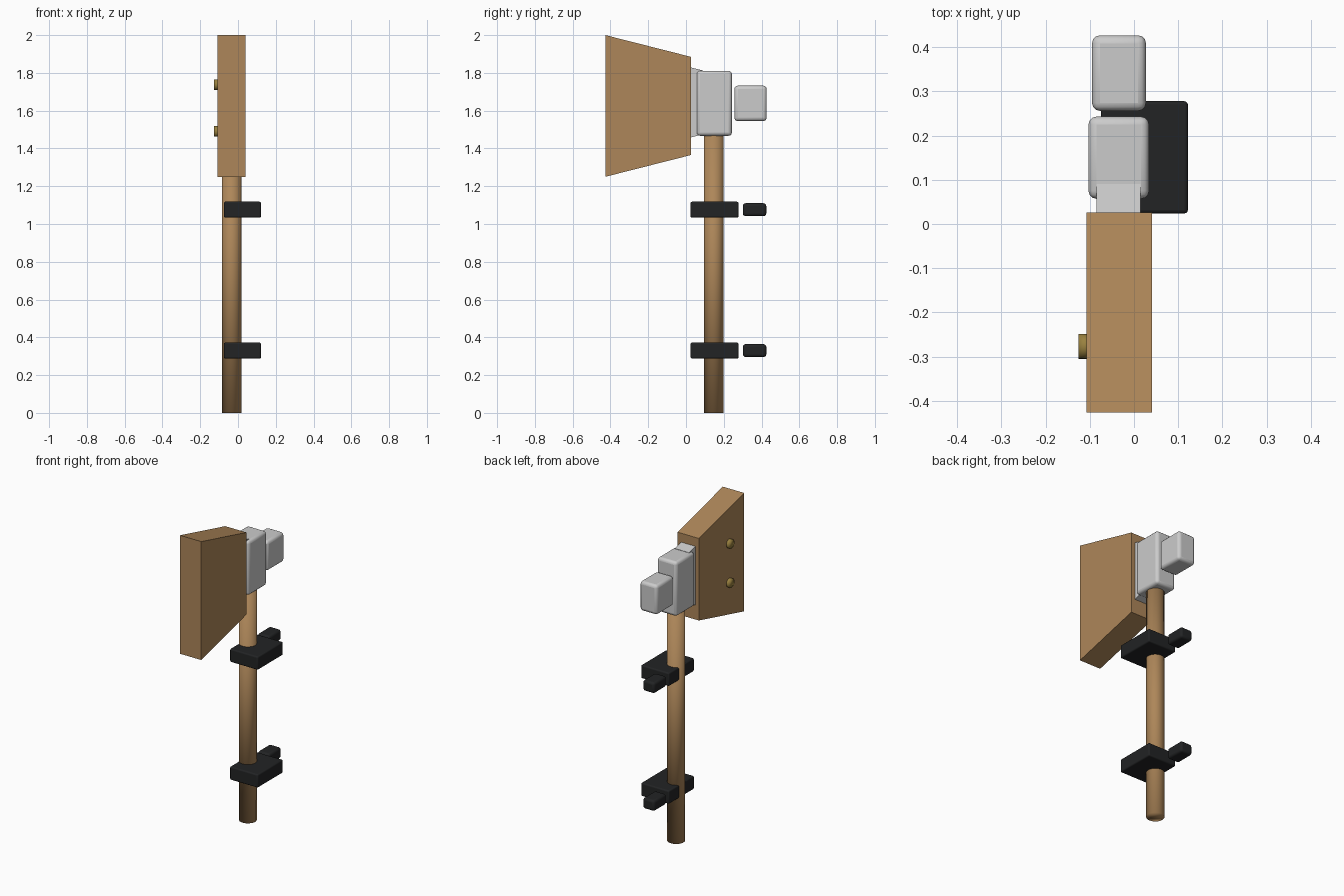
import bpy, bmesh, math

if "Cube" in bpy.data.objects:
    bpy.data.objects.remove(bpy.data.objects["Cube"])


def material(name, rgb):
    m = bpy.data.materials.new(name)
    m.diffuse_color = (*rgb, 1)
    m.use_nodes = True
    m.node_tree.nodes["Principled BSDF"].inputs["Base Color"].default_value = m.diffuse_color
    return m


wood = material("wood", (0.42, 0.24, 0.10))
black = material("black_rubber", (0.016, 0.017, 0.018))
brass = material("brass", (0.32, 0.22, 0.05))


def box(name, x, y, z, bevel, mat=None):
    """Rounded box from (min, max) ranges."""
    lo, size = zip(*[(r[0], r[1] - r[0]) for r in (x, y, z)])
    bpy.ops.mesh.primitive_cube_add(size=1, location=[a + s / 2 for a, s in zip(lo, size)])
    ob = bpy.context.object
    ob.name = name
    ob.scale = size
    bpy.ops.object.transform_apply(location=False, rotation=False)
    b = ob.modifiers.new("bevel", "BEVEL")
    b.width, b.segments = bevel, 3
    bpy.ops.object.shade_smooth_by_angle(angle=math.radians(40))
    if mat:
        ob.data.materials.append(mat)
    return ob


def slab(name, x0, x1, profile, mat=None):
    """Side profile of (y, z) points extruded across x."""
    bm = bmesh.new()
    face = bm.faces.new([bm.verts.new((x0, y, z)) for y, z in profile])
    ext = bmesh.ops.extrude_face_region(bm, geom=[face])
    for v in ext["geom"]:
        if isinstance(v, bmesh.types.BMVert):
            v.co.x = x1
    bmesh.ops.recalc_face_normals(bm, faces=bm.faces)
    me = bpy.data.meshes.new(name)
    bm.to_mesh(me)
    bm.free()
    ob = bpy.data.objects.new(name, me)
    bpy.context.collection.objects.link(ob)
    if mat:
        me.materials.append(mat)
    return ob


def rod(name, r, depth, loc, rot, mat):
    bpy.ops.mesh.primitive_cylinder_add(vertices=32, radius=r, depth=depth, location=loc, rotation=rot)
    ob = bpy.context.object
    ob.name = name
    bpy.ops.object.shade_smooth()
    ob.data.materials.append(mat)
    return ob


# wooden flared block and the grey tapered plate behind it
slab("flared_block", -0.108, 0.041,
     [(-0.427, 1.25), (0.026, 1.365), (0.026, 1.885), (-0.427, 2.0)], wood)
slab("mounting_plate", -0.085, 0.015,
     [(0.02, 1.457), (0.09, 1.474), (0.09, 1.813), (0.02, 1.83)])

# brass studs on the left face of the block
for i, z in enumerate((1.49, 1.738)):
    rod(f"stud_{i + 1}", 0.028, 0.03, (-0.111, -0.277, z), (0, math.pi / 2, 0), brass)

# round handle, ending inside the grey head
rod("handle", 0.052, 1.5, (-0.034, 0.147, 0.75), (0, 0, 0), wood)

# grey head and rear counterweight
box("head", (-0.103, 0.034), (0.057, 0.243), (1.467, 1.811), 0.018)
box("counterweight", (-0.095, 0.027), (0.256, 0.427), (1.545, 1.732), 0.018)

# black clamps on the handle, each with a rear tab
for i, z in enumerate((0.33, 1.076)):
    box(f"clamp_{i + 1}", (-0.075, 0.122), (0.024, 0.278), (z - 0.042, z + 0.042), 0.008, black)
    box(f"clamp_tab_{i + 1}", (-0.075, 0.007), (0.301, 0.425), (z - 0.034, z + 0.034), 0.014, black)
